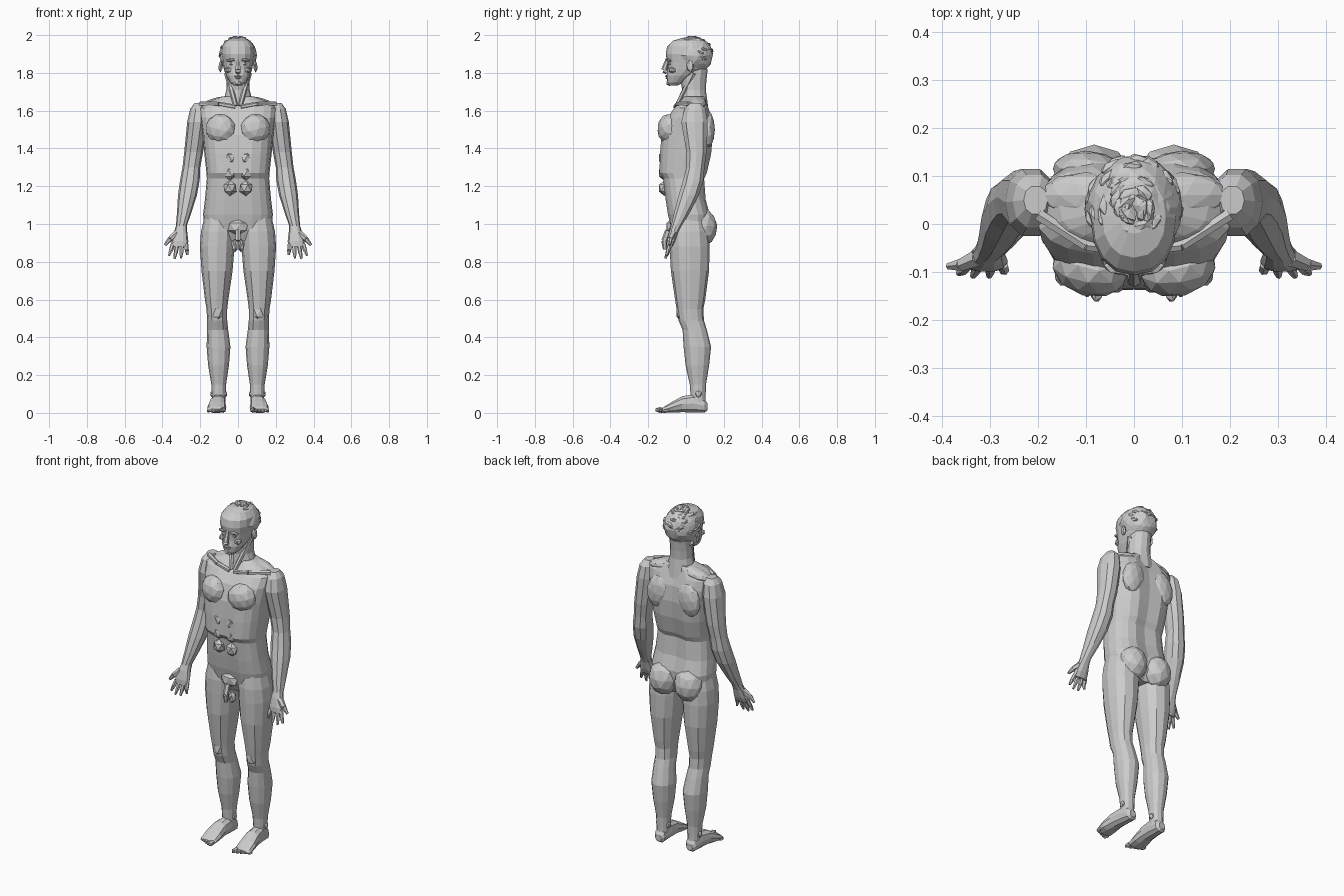
import bpy, bmesh, math, random
from mathutils import Vector, Matrix, Euler

random.seed(4)


def finish(bm, name):
    bmesh.ops.recalc_face_normals(bm, faces=bm.faces[:])
    me = bpy.data.meshes.new(name)
    bm.to_mesh(me)
    bm.free()
    ob = bpy.data.objects.new(name, me)
    bpy.context.collection.objects.link(ob)
    return ob


def loft(name, rings, n=12, p=0.85, side=1, along="z", groove=(0, 0)):
    """Skin closed rings of (position, centre x, half width, low edge, high edge)."""
    bm = bmesh.new()
    loops = []
    for t, cx, rx, lo, hi in rings:
        loop = []
        for i in range(n):
            a = math.tau * i / n
            c, s = math.cos(a), math.sin(a)
            u = cx + rx * math.copysign(abs(c) ** p, c)
            v = (lo + hi) / 2 + (hi - lo) / 2 * math.copysign(abs(s) ** p, s)
            if abs(c) < 0.01:
                v += groove[0] if s < 0 else -groove[1]
            co = (u * side, v, t) if along == "z" else (u * side, t, v)
            loop.append(bm.verts.new(co))
        loops.append(loop)
    for a, b in zip(loops, loops[1:]):
        for i in range(n):
            j = (i + 1) % n
            bm.faces.new((a[i], a[j], b[j], b[i]))
    bm.faces.new(loops[0])
    bm.faces.new(loops[-1])
    return finish(bm, name)


def blob(name, pos, size, rot=(0, 0, 0), side=1, sub=2, jitter=0.0):
    bm = bmesh.new()
    bmesh.ops.create_icosphere(bm, subdivisions=sub, radius=1)
    for v in bm.verts:
        v.co *= 1 + random.uniform(-jitter, jitter)
    m = Matrix.Translation(pos) @ Euler(rot).to_matrix().to_4x4() @ Matrix.Diagonal((*size, 1))
    bm.transform(Matrix.Diagonal((side, 1, 1, 1)) @ m)
    return finish(bm, name)


def rod(name, pts, radii, side=1, n=6):
    bm = bmesh.new()
    for a, b, r0, r1 in zip(pts, pts[1:], radii, radii[1:]):
        a, b = Vector(a), Vector(b)
        q = (b - a).to_track_quat("Z", "Y").to_matrix().to_4x4()
        bmesh.ops.create_cone(bm, cap_ends=True, segments=n, radius1=r0, radius2=r1,
                              depth=(b - a).length, matrix=Matrix.Translation((a + b) / 2) @ q)
    bm.transform(Matrix.Diagonal((side, 1, 1, 1)))
    return finish(bm, name)


# Trunk and neck
loft("torso", [(0.91, 0, 0.09, -0.05, 0.09), (0.97, 0, 0.175, -0.08, 0.125),
               (1.05, 0, 0.185, -0.1, 0.13), (1.13, 0, 0.175, -0.112, 0.108),
               (1.24, 0, 0.165, -0.125, 0.1), (1.27, 0, 0.167, -0.145, 0.115),
               (1.37, 0, 0.178, -0.143, 0.138), (1.47, 0, 0.187, -0.135, 0.147),
               (1.56, 0, 0.2, -0.105, 0.14), (1.615, 0, 0.205, -0.065, 0.122),
               (1.65, 0, 0.155, -0.035, 0.108), (1.675, 0, 0.085, -0.01, 0.1)],
     n=20, p=0.75, groove=(0.008, 0.014))
loft("neck", [(1.6, 0, 0.1, -0.04, 0.12), (1.66, 0, 0.075, -0.025, 0.112),
              (1.71, 0, 0.062, -0.02, 0.105), (1.76, 0, 0.062, -0.03, 0.108),
              (1.82, 0, 0.06, -0.02, 0.115)], n=12, p=1)

# Head, face and hair
loft("head", [(1.733, 0, 0.022, -0.09, -0.045), (1.75, 0, 0.042, -0.1, -0.01),
              (1.785, 0, 0.063, -0.103, 0.045), (1.82, 0, 0.075, -0.098, 0.1),
              (1.855, 0, 0.082, -0.1, 0.125), (1.9, 0, 0.09, -0.107, 0.13),
              (1.94, 0, 0.087, -0.1, 0.125), (1.97, 0, 0.066, -0.07, 0.1),
              (1.985, 0, 0.03, -0.02, 0.06)], n=16, p=0.9)
rod("nose", [(0, -0.098, 1.875), (0, -0.116, 1.815), (0, -0.1, 1.803)], [0.009, 0.016, 0.012])
blob("upper_lip", (0, -0.1, 1.783), (0.026, 0.012, 0.006), sub=1)
blob("lower_lip", (0, -0.099, 1.773), (0.022, 0.012, 0.006), sub=1)
blob("chin", (0, -0.088, 1.747), (0.025, 0.018, 0.017), sub=1)
blob("hair", (0, 0.034, 1.893), (0.098, 0.11, 0.097), sub=3, jitter=0.035)
for i in range(60):
    a, e = random.uniform(0, math.tau), random.uniform(-0.25, 1.45)
    if math.sin(a) < -0.2 and e < 0.65:
        continue
    d = Vector((math.cos(a) * math.cos(e), math.sin(a) * math.cos(e), math.sin(e)))
    blob("hair_lock", Vector((0, 0.033, 1.893)) + Vector((d.x * 0.091, d.y * 0.104, d.z * 0.093)),
         (0.026, 0.014, 0.011), (random.uniform(-0.5, 0.5), 0.4 * d.x, a + 1.57), sub=1, jitter=0.1)

# Hand layout: finger root x, tip x, tip y, tip z
FINGERS = [(0.345, 0.366, -0.103, 0.832), (0.322, 0.336, -0.109, 0.818),
           (0.297, 0.302, -0.109, 0.82), (0.274, 0.268, -0.096, 0.836)]

for side, tag in ((1, "left"), (-1, "right")):
    # Face details
    blob(tag + "_eye", (0.035, -0.086, 1.848), (0.014, 0.012, 0.009), side=side, sub=1)
    blob(tag + "_brow", (0.037, -0.092, 1.868), (0.03, 0.014, 0.009), (0, 0.1, 0.25), side, 1)
    blob(tag + "_cheek", (0.05, -0.07, 1.815), (0.022, 0.025, 0.018), side=side, sub=1)
    blob(tag + "_ear", (0.092, 0.022, 1.835), (0.011, 0.022, 0.034), (0.15, 0, -0.3), side, 1)

    # Trunk muscles
    blob(tag + "_chest_muscle", (0.092, -0.093, 1.503), (0.082, 0.058, 0.08), (0, -0.25, 0.25), side)
    blob(tag + "_shoulder_blade", (0.1, 0.115, 1.5), (0.07, 0.038, 0.1), (0, -0.2, 0), side)
    blob(tag + "_neck_slope", (0.1, 0.06, 1.64), (0.1, 0.048, 0.032), (0, 0.2, 0), side)
    blob(tag + "_buttock", (0.083, 0.088, 0.985), (0.085, 0.078, 0.1), (0.1, 0, 0), side)
    rod(tag + "_collar_bone", [(0.015, -0.055, 1.62), (0.1, -0.045, 1.635), (0.2, 0.02, 1.635)],
        [0.012, 0.012, 0.014], side)
    rod(tag + "_neck_tendon", [(0.012, -0.05, 1.625), (0.058, 0.04, 1.8)], [0.012, 0.016], side)
    for z in (1.19, 1.27, 1.35):
        blob(tag + "_abdominal", (0.042, -0.113, z), (0.038, 0.035, 0.042), side=side, sub=1)

    # Arm down to the knuckles, palm turned forward
    loft(tag + "_arm", [(1.64, 0.205, 0.025, 0.02, 0.08), (1.61, 0.208, 0.045, -0.01, 0.105),
                        (1.54, 0.215, 0.054, -0.028, 0.118), (1.45, 0.226, 0.052, -0.012, 0.115),
                        (1.38, 0.235, 0.05, 0, 0.112), (1.3, 0.247, 0.047, 0, 0.1),
                        (1.23, 0.255, 0.052, -0.018, 0.095), (1.15, 0.268, 0.05, -0.042, 0.07),
                        (1.06, 0.285, 0.038, -0.065, 0.022), (0.99, 0.3, 0.029, -0.08, -0.022),
                        (0.96, 0.303, 0.034, -0.09, -0.038), (0.91, 0.308, 0.045, -0.1, -0.055),
                        (0.88, 0.309, 0.044, -0.1, -0.07)], n=10, p=0.9, side=side)
    for rx, tx, ty, tz in FINGERS:
        mid = ((rx + tx) / 2, -0.096, (0.885 + tz) / 2)
        rod(tag + "_finger", [(rx, -0.084, 0.892), mid, (tx, ty, tz)], [0.012, 0.011, 0.006], side)
    rod(tag + "_thumb", [(0.325, -0.07, 0.95), (0.36, -0.085, 0.92), (0.387, -0.088, 0.888)],
        [0.02, 0.014, 0.007], side)

    # Leg
    loft(tag + "_leg", [(1.07, 0.1, 0.07, -0.075, 0.1), (0.96, 0.106, 0.09, -0.088, 0.12),
                        (0.88, 0.11, 0.092, -0.087, 0.125), (0.75, 0.111, 0.082, -0.08, 0.122),
                        (0.6, 0.113, 0.062, -0.058, 0.102), (0.55, 0.112, 0.055, -0.05, 0.092),
                        (0.49, 0.11, 0.053, -0.04, 0.095), (0.44, 0.108, 0.056, -0.018, 0.11),
                        (0.35, 0.103, 0.063, -0.013, 0.133), (0.25, 0.103, 0.055, -0.002, 0.122),
                        (0.15, 0.102, 0.039, 0.02, 0.106), (0.09, 0.102, 0.036, 0.024, 0.104),
                        (0.04, 0.102, 0.034, 0.03, 0.105)], n=12, p=0.9, side=side)
    blob(tag + "_kneecap", (0.11, -0.028, 0.53), (0.035, 0.027, 0.045), side=side, sub=1)
    for x in (0.068, 0.136):
        blob(tag + "_ankle_bone", (x, 0.066, 0.1), (0.012, 0.018, 0.02), side=side, sub=1)

    # Foot and toes
    loft(tag + "_foot", [(0.114, 0.102, 0.02, 0.012, 0.05), (0.098, 0.102, 0.034, 0, 0.075),
                         (0.04, 0.104, 0.039, 0, 0.1), (-0.02, 0.108, 0.043, 0.002, 0.09),
                         (-0.07, 0.112, 0.05, 0, 0.062), (-0.115, 0.113, 0.05, 0, 0.034),
                         (-0.128, 0.11, 0.044, 0.004, 0.022)], n=10, side=side, along="y")
    for i in range(5):
        r = 0.016 if i == 0 else 0.011
        blob(tag + "_toe", (0.078 + i * 0.0195, -0.138 + i * 0.008, r),
             (r * 0.95, 0.028 - i * 0.002, r), side=side, sub=1)

    # Groin, paired half
    blob(tag + "_groin_side", (0.017, -0.075, 0.885), (0.02, 0.025, 0.035), side=side, sub=1)

# Groin, centre
blob("groin_mound", (0, -0.075, 0.985), (0.06, 0.032, 0.045), sub=1)
rod("groin_centre", [(0, -0.095, 0.965), (0, -0.115, 0.91), (0, -0.112, 0.865)], [0.016, 0.016, 0.01])
